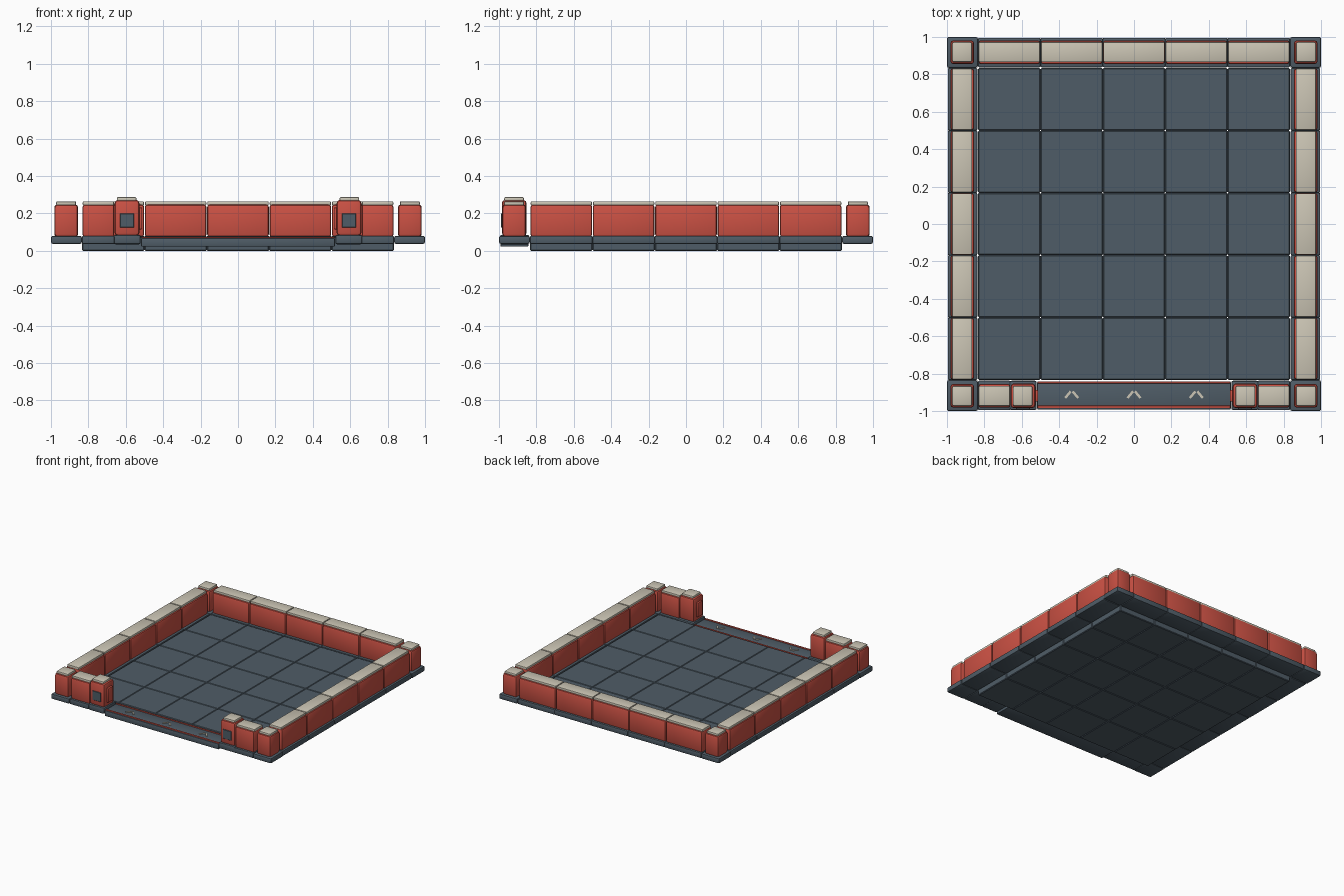
import bpy, bmesh, math
from mathutils import Matrix

if "Cube" in bpy.data.objects:
    bpy.data.objects.remove(bpy.data.objects["Cube"])


def material(name, rgb):
    m = bpy.data.materials.new(name)
    m.use_nodes = True
    m.diffuse_color = (*rgb, 1)
    m.node_tree.nodes["Principled BSDF"].inputs["Base Color"].default_value = (*rgb, 1)
    return m


SLATE = material("slate", (0.078, 0.108, 0.135))
RED = material("brick red", (0.60, 0.083, 0.058))
CREAM = material("cream stone", (0.60, 0.56, 0.46))


def box(name, mat, x, y, z, bevel=0.006, segments=2, turn=0):
    """Bevelled box from (min, max) spans on each axis."""
    spans = (x, y, z)
    bm = bmesh.new()
    bmesh.ops.create_cube(bm, size=1)
    bm.transform(Matrix.Diagonal([b - a for a, b in spans]).to_4x4())
    if bevel:
        bmesh.ops.bevel(bm, geom=bm.edges[:], offset=bevel, segments=segments,
                        profile=0.5, affect='EDGES')
    mesh = bpy.data.meshes.new(name)
    bm.to_mesh(mesh)
    bm.free()
    mesh.materials.append(mat)
    ob = bpy.data.objects.new(name, mesh)
    ob.location = [(a + b) / 2 for a, b in spans]
    ob.rotation_euler.z = turn
    bpy.context.collection.objects.link(ob)
    bpy.ops.object.select_all(action='DESELECT')
    ob.select_set(True)
    bpy.context.view_layer.objects.active = ob
    bpy.ops.object.shade_smooth_by_angle(angle=math.radians(35))
    return ob


def mirrored(side, a, b):
    return (a, b) if side > 0 else (-b, -a)


TILE = 1 / 3
INNER = 2.5 * TILE
BASE_Z, WALL_Z, CAP_Z = (0.037, 0.08), (0.075, 0.247), (0.243, 0.264)
WALL, CAP = (0.855, 0.982), (0.866, 0.972)

# Floor tiles
for i in range(5):
    for j in range(5):
        x, y = -INNER + i * TILE, -INNER + j * TILE
        box("floor_tile", SLATE, (x, x + TILE), (y, y + TILE), (0, 0.077), 0.005, 1)


def wall(name, along, across_side, vertical):
    """One wall section: base, red body and cap."""
    a, b = along
    layers = (("base", SLATE, (0.838, 0.995), BASE_Z, 0, 0.006),
              ("body", RED, WALL, WALL_Z, 0.002, 0.013),
              ("cap", CREAM, CAP, CAP_Z, 0.003, 0.005))
    for part, mat, across, z, gap, bevel in layers:
        run, depth = (a + gap, b - gap), mirrored(across_side, *across)
        x, y = (depth, run) if vertical else (run, depth)
        box(name + "_" + part, mat, x, y, z, bevel)


# Side and back walls
for i in range(5):
    run = (-INNER + i * TILE, -INNER + (i + 1) * TILE)
    wall("left_wall", run, 1, True)
    wall("right_wall", run, -1, True)
    wall("back_wall", run, 1, False)

# Corner posts
for sx in (-1, 1):
    for sy in (-1, 1):
        for part, mat, span, z, bevel in (
                ("corner_base", SLATE, (0.835, 1.0), BASE_Z, 0.01),
                ("corner_post", RED, WALL, WALL_Z, 0.016),
                ("corner_cap", CREAM, CAP, CAP_Z, 0.008)):
            box(part, mat, mirrored(sx, *span), mirrored(sy, *span), z, bevel)

# Short front walls and gate posts
for s in (-1, 1):
    wall("front_wall", mirrored(s, 0.66, INNER), -1, False)
    box("gate_base", SLATE, mirrored(s, 0.52, 0.665), (-0.995, -0.838), (0.035, 0.086), 0.01)
    box("gate_post", RED, mirrored(s, 0.527, 0.66), (-0.985, -0.852), (0.08, 0.272), 0.018)
    box("gate_cap", CREAM, mirrored(s, 0.543, 0.648), (-0.972, -0.866), (0.264, 0.288), 0.008)
    box("gate_side_pad", RED, mirrored(s, 0.512, 0.532), (-0.95, -0.887), (0.115, 0.232), 0.006)
    box("gate_window", SLATE, mirrored(s, 0.556, 0.631), (-0.99, -0.981), (0.125, 0.2), 0.002, 1)

# Gate threshold with red rails
box("threshold", SLATE, (-0.518, 0.518), (-0.992, -0.842), (0.022, 0.068), 0.006)
box("threshold_front_rail", RED, (-0.515, 0.515), (-0.985, -0.971), (0.062, 0.075), 0.003)
box("threshold_back_rail", RED, (-0.515, 0.515), (-0.852, -0.842), (0.062, 0.075), 0.003)

# Entry chevrons
for cx in (-TILE, 0, TILE):
    for s in (-1, 1):
        x = cx + s * 0.02
        box("chevron_arm", CREAM, (x - 0.023, x + 0.023), (-0.919, -0.906),
            (0.066, 0.073), 0, 1, -s * math.radians(50))
